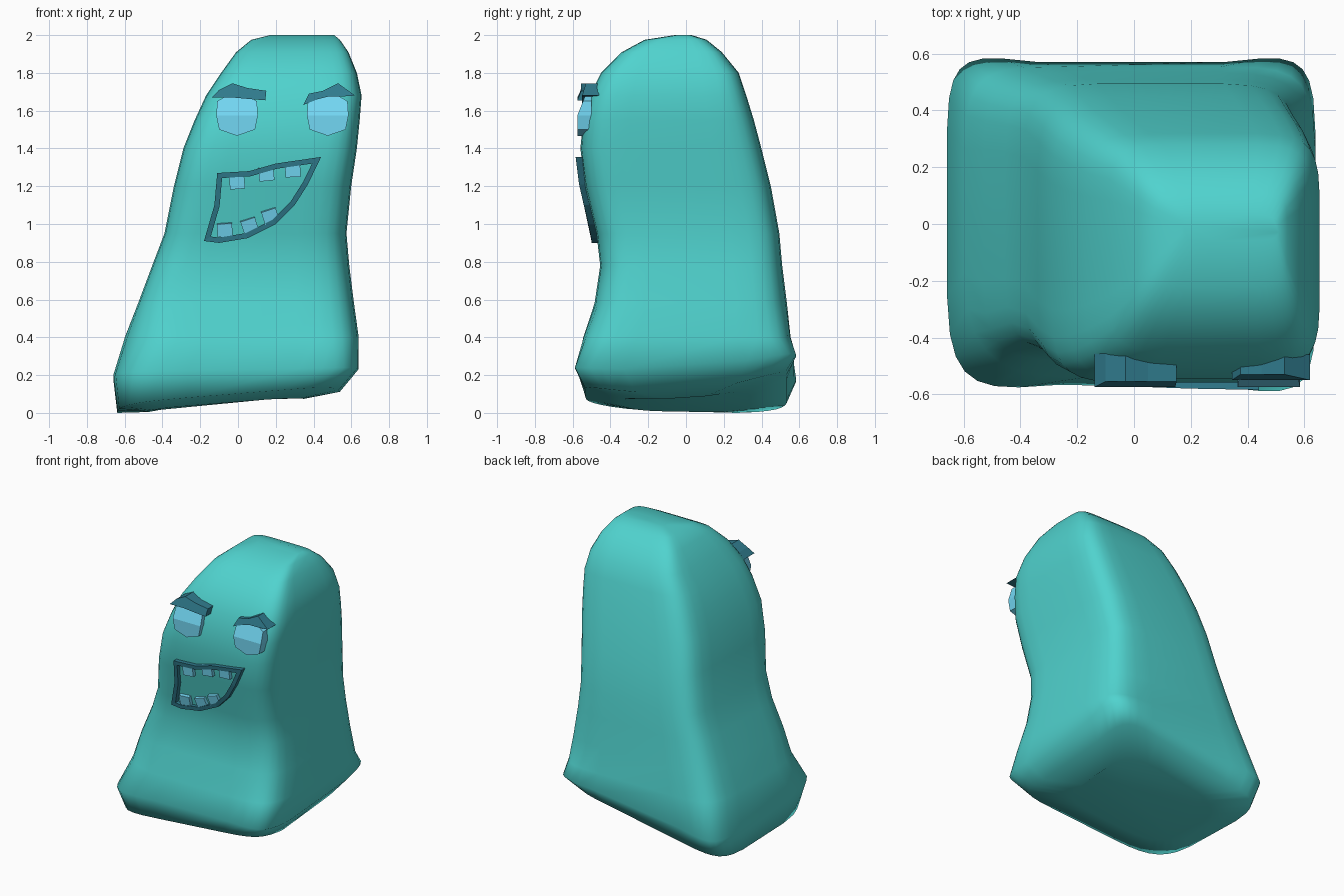
import bpy, bmesh, math
from mathutils import Vector, Matrix

if "Cube" in bpy.data.objects:
    bpy.data.objects.remove(bpy.data.objects["Cube"])


def material(name, rgb):
    m = bpy.data.materials.new(name)
    m.diffuse_color = (*rgb, 1)
    m.use_nodes = True
    m.node_tree.nodes["Principled BSDF"].inputs["Base Color"].default_value = m.diffuse_color
    return m


TEAL = material("teal", (0.08, 0.65, 0.62))
DARK = material("dark_blue", (0.03, 0.20, 0.27))
LIGHT = material("light_blue", (0.17, 0.68, 0.90))


def finish(bm, name, mat, smooth=False):
    bmesh.ops.recalc_face_normals(bm, faces=bm.faces)
    me = bpy.data.meshes.new(name)
    bm.to_mesh(me)
    bm.free()
    me.materials.append(mat)
    for p in me.polygons:
        p.use_smooth = smooth
    ob = bpy.data.objects.new(name, me)
    bpy.context.collection.objects.link(ob)
    return ob


def loft(bm, rings, closed=False):
    n = len(rings[0])
    pairs = list(zip(rings, rings[1:]))
    if closed:
        pairs.append((rings[-1], rings[0]))
    for a, b in pairs:
        for i in range(n):
            j = (i + 1) % n
            bm.faces.new((a[i], a[j], b[j], b[i]))


def slab(name, front, back, mat):
    """Solid between two matching outlines."""
    bm = bmesh.new()
    rings = [[bm.verts.new(p) for p in loop] for loop in (front, back)]
    loft(bm, rings)
    for r in rings:
        bm.faces.new(r)
    return finish(bm, name, mat)


# Body sections: z, x min, x max, y min, y max, squareness, corner flare, base tilt
SECTIONS = [
    (0.04, -0.48, 0.35, -0.34, 0.34, 4, 0, 1),
    (0.055, -0.64, 0.54, -0.53, 0.53, 6.5, 0.04, 1),
    (0.21, -0.66, 0.64, -0.555, 0.55, 7, 0.15, 0.25),
    (0.40, -0.60, 0.64, -0.54, 0.55, 6, 0.04, 0),
    (0.58, -0.53, 0.615, -0.485, 0.535, 6, 0, 0),
    (0.78, -0.455, 0.59, -0.455, 0.51, 6, 0, 0),
    (0.95, -0.39, 0.575, -0.475, 0.495, 6, 0, 0),
    (1.20, -0.34, 0.60, -0.535, 0.45, 6, 0, 0),
    (1.40, -0.29, 0.63, -0.56, 0.40, 6, 0, 0),
    (1.55, -0.23, 0.645, -0.545, 0.36, 6, 0, 0),
    (1.68, -0.17, 0.655, -0.51, 0.32, 6, 0, 0),
    (1.80, -0.09, 0.63, -0.45, 0.28, 6, 0, 0),
    (1.91, -0.01, 0.585, -0.34, 0.19, 6.5, 0, 0),
    (1.975, 0.07, 0.54, -0.22, 0.11, 6, 0, 0),
    (2.00, 0.17, 0.51, -0.06, 0.03, 4, 0, 0),
]
N = 32
bm = bmesh.new()
rings = []
for z, x0, x1, y0, y1, e, flare, tilt in SECTIONS:
    ring = []
    for i in range(N):
        t = 2 * math.pi * (i + 0.5) / N
        c, s = math.cos(t), math.sin(t)
        q = e - 2 if flare and c < 0 and s < 0 else e   # softer front left base corner
        u = math.copysign(abs(c) ** (2 / q), c)
        v = math.copysign(abs(s) ** (2 / q), s)
        x = (x0 + x1) / 2 + u * (x1 - x0) / 2
        y = (y0 + y1) / 2 + v * (y1 - y0) / 2 * (1 + flare * u * u)
        dz = tilt * (0.08 * x + 0.2 * (y + 0.08) ** 2)
        if tilt:
            dz += 0.2 * x * max(0, y)                   # base twists up at the back right
        ring.append(bm.verts.new((x, y, z + dz)))
    rings.append(ring)
loft(bm, rings)
bm.faces.new(rings[0])
bm.faces.new(rings[-1])
low = min(v.co.z for v in bm.verts)
for v in bm.verts:
    if v.co.z < 0.35:
        v.co.z -= low
finish(bm, "body", TEAL, True)


def front_y(z):
    """Front surface of the body at height z."""
    for a, b in zip(SECTIONS, SECTIONS[1:]):
        if a[0] <= z <= b[0]:
            return a[3] + (b[3] - a[3]) * (z - a[0]) / (b[0] - a[0])


# Mouth rim: mitred band following the outline
OUT = [(-0.11, 1.27), (0.06, 1.28), (0.20, 1.32), (0.44, 1.355), (0.37, 1.21), (0.30, 1.10),
       (0.20, 1.0), (0.05, 0.925), (-0.10, 0.90), (-0.18, 0.91), (-0.125, 1.10)]


def inset(pts, d):
    res = []
    for i, p in enumerate(pts):
        p = Vector(p)
        a = (p - Vector(pts[i - 1])).normalized()
        b = (Vector(pts[(i + 1) % len(pts)]) - p).normalized()
        na, nb = Vector((a.y, -a.x)), Vector((b.y, -b.x))
        res.append(p + (na + nb) * d / max(0.4, 1 + na.dot(nb)))
    return res


bm = bmesh.new()
inner = inset(OUT, 0.028)
rings = [[bm.verts.new((x, front_y(z) + dy, z)) for x, z in pts]
         for pts, dy in ((OUT, 0.03), (OUT, -0.03), (inner, -0.03), (inner, 0.03))]
loft(bm, rings, True)
finish(bm, "mouth_rim", DARK)

# Teeth: x, z, roll in degrees
TEETH = [(-0.005, 1.222, 5), (0.15, 1.265, 6), (0.29, 1.285, 2),
         (-0.07, 0.972, 4), (0.06, 0.995, 18), (0.17, 1.045, 18)]
for x, z, roll in TEETH:
    bm = bmesh.new()
    m = (Matrix.Translation((x, front_y(z) + 0.005, z)) @ Matrix.Rotation(-math.radians(roll), 4, 'Y')
         @ Matrix.Rotation(math.radians(10 if z < 1.1 else 4), 4, 'X')
         @ Matrix.Diagonal((0.08, 0.06, 0.07, 1)))
    bmesh.ops.create_cube(bm, size=1, matrix=m)
    finish(bm, "tooth", LIGHT)

# Eyes: faceted plugs creased across the middle
for x, side in ((-0.005, "left"), (0.475, "right")):
    bm = bmesh.new()
    rim = [(0.11, 0), (0.105, 0.075), (0.045, 0.11), (-0.045, 0.11), (-0.105, 0.075),
           (-0.11, 0), (-0.095, -0.075), (0, -0.108), (0.095, -0.075)]
    f = [bm.verts.new((x + a, -0.575 + max(0, b) * 0.4, 1.575 + b)) for a, b in rim]
    k = [bm.verts.new((x + a, -0.50, 1.575 + b)) for a, b in rim]
    loft(bm, [f, k])
    bm.faces.new(f[:6])
    bm.faces.new([f[0]] + f[5:])
    bm.faces.new(k)
    finish(bm, side + "_eye", LIGHT)

# Eyebrows: bent wedges
BROWS = {
    "left": ([(-0.14, 1.67), (-0.10, 1.71), (-0.03, 1.745), (0.05, 1.72), (0.15, 1.705),
              (0.145, 1.655), (0.08, 1.66), (-0.03, 1.67)], -0.555, -0.42, 0.22),
    "right": ([(0.345, 1.63), (0.375, 1.69), (0.45, 1.705), (0.53, 1.745), (0.62, 1.68),
               (0.55, 1.675), (0.48, 1.675), (0.42, 1.66)], -0.53, -0.46, 0),
}
for side, (pts, yf, yb, taper) in BROWS.items():
    slab(side + "_eyebrow", [(x, yf - 0.02 * (z < 1.69), z) for x, z in pts],
         [(x, yb - taper * (x + 0.14) if taper else yb, z) for x, z in pts], DARK)
